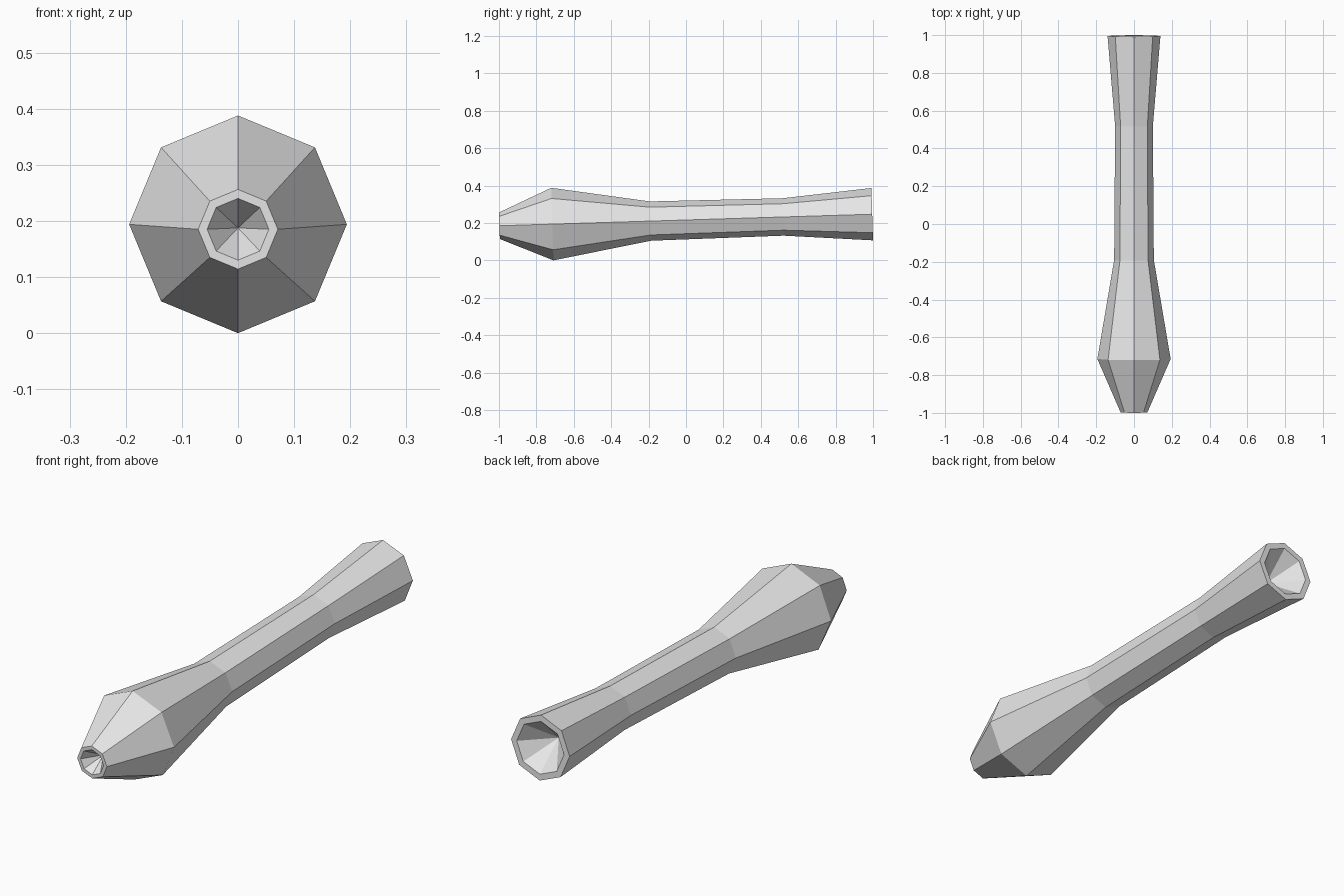
import bpy, bmesh, math
from mathutils import Matrix

cube = bpy.data.objects.get("Cube")
if cube:
    bpy.data.objects.remove(cube, do_unlink=True)

SIDES = 8
# Closed profile along the handle: (position on the axis, radius); radius 0 is a tip
PROFILE = [
    (-0.92, 0.0),       # bottom of the front socket
    (-0.998, 0.055),    # front inner rim
    (-0.998, 0.071),    # front outer rim
    (-0.715, 0.194),    # widest part of the bulb
    (-0.19, 0.105),     # neck
    (0.52, 0.1),        # grip
    (0.996, 0.14),      # flared back rim
    (0.996, 0.113),     # back inner rim
    (0.87, 0.0),        # bottom of the back socket
]

grey = bpy.data.materials.new("light grey")
grey.use_nodes = True
grey.diffuse_color = (0.8, 0.8, 0.8, 1)
grey.node_tree.nodes["Principled BSDF"].inputs["Base Color"].default_value = (0.8, 0.8, 0.8, 1)


def ring(bm, y, r):
    """One tip vertex, or an octagon with a corner at the top."""
    if r == 0:
        return [bm.verts.new((0, y, 0))] * SIDES
    angles = [2 * math.pi * i / SIDES for i in range(SIDES)]
    return [bm.verts.new((r * math.sin(a), y, r * math.cos(a))) for a in angles]


# Lathed handle with a conical socket at each end
bm = bmesh.new()
rings = [ring(bm, y, r) for y, r in PROFILE]
for a, b in zip(rings, rings[1:]):
    for i in range(SIDES):
        j = (i + 1) % SIDES
        corners = dict.fromkeys([a[i], a[j], b[j], b[i]])   # drops the doubled tip
        bm.faces.new(list(corners))
bmesh.ops.recalc_face_normals(bm, faces=bm.faces)

# Slight upward tilt toward the back, resting on the bulb
bmesh.ops.transform(bm, verts=bm.verts, matrix=Matrix.Rotation(math.atan(0.031), 4, 'X'))
low = min(v.co.z for v in bm.verts)
bmesh.ops.translate(bm, verts=bm.verts, vec=(0, 0, -low))

mesh = bpy.data.meshes.new("handle")
bm.to_mesh(mesh)
bm.free()
mesh.materials.append(grey)
handle = bpy.data.objects.new("handle", mesh)
bpy.context.collection.objects.link(handle)
